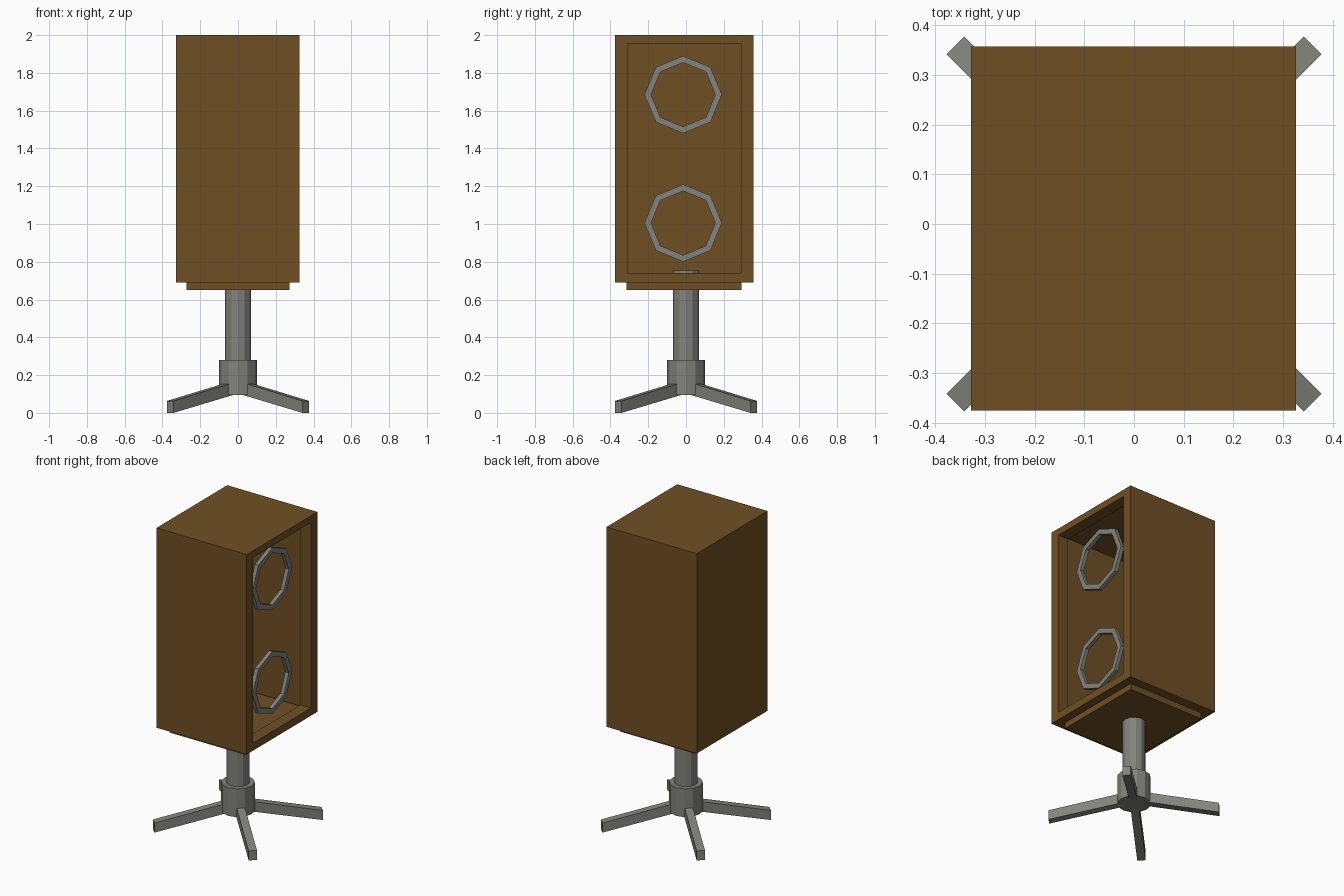
import bpy, bmesh
from math import radians
from mathutils import Matrix, Vector

old = bpy.data.objects.get("Cube")
if old:
    bpy.data.objects.remove(old, do_unlink=True)


def material(name, color):
    m = bpy.data.materials.new(name)
    m.use_nodes = True
    m.diffuse_color = (*color, 1)
    m.node_tree.nodes["Principled BSDF"].inputs["Base Color"].default_value = (*color, 1)
    return m


wood = material("brown wood", (0.162, 0.078, 0.018))
metal = material("grey metal", (0.223, 0.227, 0.2))


def finish(name, bm, mat):
    bmesh.ops.recalc_face_normals(bm, faces=bm.faces)
    mesh = bpy.data.meshes.new(name)
    bm.to_mesh(mesh)
    bm.free()
    mesh.materials.append(mat)
    ob = bpy.data.objects.new(name, mesh)
    bpy.context.collection.objects.link(ob)
    return ob


def loft(name, loops, mat, closed=False):
    """Skin a row of equal-length point loops; cap the ends unless closed."""
    bm = bmesh.new()
    rows = [[bm.verts.new(p) for p in loop] for loop in loops]
    pairs = list(zip(rows, rows[1:]))
    if closed:
        pairs.append((rows[-1], rows[0]))
    else:
        bm.faces.new(rows[0])
        bm.faces.new(rows[-1])
    for a, b in pairs:
        for i in range(len(a)):
            j = (i + 1) % len(a)
            bm.faces.new((a[i], a[j], b[j], b[i]))
    return finish(name, bm, mat)


def rect(x, y0, y1, z0, z1):
    return [Vector((x, y, z)) for y, z in ((y0, z0), (y1, z0), (y1, z1), (y0, z1))]


def cylinder(name, radius, z0, z1, mat):
    bm = bmesh.new()
    bmesh.ops.create_cone(bm, cap_ends=True, segments=12, radius1=radius, radius2=radius,
                          depth=z1 - z0, matrix=Matrix.Translation((0, 0, (z0 + z1) / 2)))
    return finish(name, bm, mat)


# Hollow cabinet, open on the +x side, with a lip around the opening
outer = (-0.375, 0.357, 0.69, 2.0)
lip = (-0.31, 0.29, 0.74, 1.955)
inner = (-0.325, 0.305, 0.72, 1.97)
loft("cabinet", [rect(-0.328, *outer), rect(0.326, *outer), rect(0.326, *lip),
                 rect(0.25, *lip), rect(0.25, *inner), rect(-0.27, *inner)], wood)

# Mounting plate under the cabinet
plate = (-0.315, 0.295, 0.65, 0.73)
loft("mounting_plate", [rect(-0.272, *plate), rect(0.272, *plate)], wood)

# Octagonal driver rings inside the opening
for label, height in (("upper", 1.685), ("lower", 1.005)):
    section = ((0.205, 0.235), (0.205, 0.26), (0.17, 0.26), (0.17, 0.235))
    loops = []
    for i in range(8):
        turn = Matrix.Rotation(radians(45 * i), 3, 'X')
        loops.append([turn @ Vector((x, 0, r)) + Vector((0, -0.015, height))
                      for r, x in section])
    loft(label + "_driver_ring", loops, metal, closed=True)

# Stand column and hub
cylinder("column", 0.07, 0.2, 0.755, metal)
cylinder("hub", 0.1, 0.095, 0.28, metal)

# Four sloping legs on the diagonals
leg_profile = ((0.06, 0.095), (0.508, 0), (0.508, 0.063), (0.06, 0.16))
for i in range(4):
    turn = Matrix.Rotation(radians(45 + 90 * i), 3, 'Z')
    sides = [[turn @ Vector((r, side, z)) for r, z in leg_profile] for side in (-0.025, 0.025)]
    loft(f"leg_{i + 1}", sides, metal)
